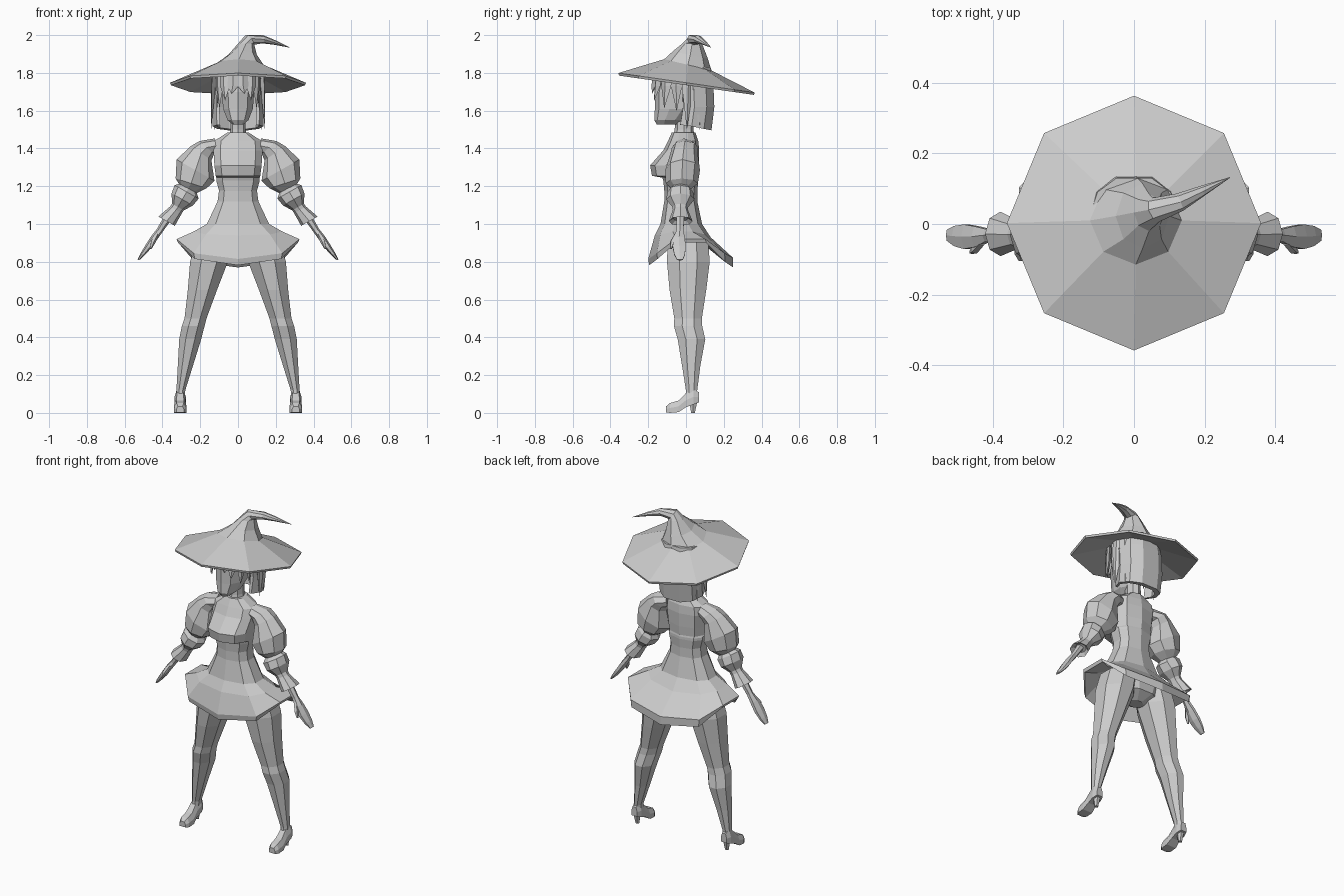
import bpy, bmesh, math
from mathutils import Vector

grey = bpy.data.materials.new("plain_grey")
grey.diffuse_color = (0.6, 0.6, 0.6, 1)


def loft(name, rings, mirror=False):
    """Skin a list of equal-length rings and close both ends."""
    bm = bmesh.new()
    rows = [[bm.verts.new(p) for p in r] for r in rings]
    n = len(rows[0])
    for a, b in zip(rows, rows[1:]):
        for i in range(n):
            j = (i + 1) % n
            bm.faces.new((a[i], a[j], b[j], b[i]))
    bm.faces.new(rows[0][::-1])
    bm.faces.new(rows[-1])
    bmesh.ops.remove_doubles(bm, verts=bm.verts, dist=1e-5)
    bmesh.ops.recalc_face_normals(bm, faces=bm.faces)
    me = bpy.data.meshes.new(name)
    bm.to_mesh(me)
    bm.free()
    me.materials.append(grey)
    ob = bpy.data.objects.new(name, me)
    bpy.context.collection.objects.link(ob)
    if mirror:
        ob.modifiers.new("mirror", 'MIRROR').use_clip = False
    return ob


def oval(z, x0, x1, y0, y1, n=8, turn=0.0, slope=0.0):
    """Level ring filling the given x and y limits; slope tips it along y."""
    pts = []
    for i in range(n):
        a = 2 * math.pi * (i + turn) / n
        y = (y0 + y1) / 2 + (y1 - y0) / 2 * math.sin(a)
        pts.append((((x0 + x1) / 2 + (x1 - x0) / 2 * math.cos(a)), y, z + slope * y))
    return pts


def tube_ring(c, d, ra, rb, n=8):
    """Ring about axis d: ra across in the xz plane, rb along y."""
    d = Vector(d).normalized()
    side = Vector((0, 1, 0)).cross(d).normalized()
    up = d.cross(side)
    return [Vector(c) + side * ra * math.cos(2 * math.pi * i / n)
            + up * rb * math.sin(2 * math.pi * i / n) for i in range(n)]


HALF = [(0, -1), (.72, -.8), (1, -.35), (1, .35), (.72, .8), (0, 1)]


def body(z, hx, y0, y1):
    """Ten-sided ring; z is a height or six heights from front to back."""
    zs = z if isinstance(z, (list, tuple)) else [z] * 6
    c, r = (y0 + y1) / 2, (y1 - y0) / 2
    right = [(x * hx, c + y * r, h) for (x, y), h in zip(HALF, zs)]
    return right + [(-x, y, h) for x, y, h in right[-2:0:-1]]


# Bodice with shelf-like bust
loft("bodice", [body(*r) for r in [
    (1.175, .10, -.115, .06), (1.23, .115, -.12, .065), (1.245, .115, -.125, .065),
    (1.255, .118, -.18, .065), (1.31, .125, -.19, .07), (1.39, .13, -.12, .07),
    (1.44, .125, -.095, .065), (1.485, .055, -.075, .05)]])

# Skirt with raised sides, thick hem and hollow underside
hem = [.815, .845, .92, .92, .845, .82]
low = [.782, .815, .902, .902, .80, .77]
loft("skirt", [body(*r) for r in [
    (1.18, .10, -.115, .06), (1.12, .108, -.115, .06), (1.0, .165, -.135, .085),
    ([.94, .945, .96, .96, .945, .93], .235, -.165, .13),
    (hem, .325, -.20, .25), (low, .318, -.195, .25),
    ([.91, .92, .94, .94, .92, .91], .215, -.15, .12), (.98, .14, -.11, .08)]])

# Hips below the skirt
loft("hips", [oval(*r, n=10) for r in [
    (1.0, -.14, .14, -.11, .08), (.90, -.19, .19, -.11, .12),
    (.83, -.15, .15, -.09, .11), (.79, -.05, .05, -.03, .05)]])

# Legs
loft("leg", [oval(*r, n=8, turn=.5) for r in [
    (.92, .02, .225, -.105, .125), (.80, .045, .262, -.11, .135),
    (.65, .105, .272, -.095, .115), (.50, .162, .288, -.068, .09),
    (.46, .172, .302, -.07, .092), (.39, .19, .316, -.05, .108),
    (.25, .235, .322, -.025, .08), (.12, .277, .328, -.003, .062),
    (.08, .28, .33, -.005, .06)]], mirror=True)


# Shoes: toe box sloping up to the ankle, and a separate heel
def shoe_ring(y, w, z0, z1):
    return [(.306 + sx * w * k, y, z) for sx, z, k in
            [(-1, z0, 1), (1, z0, 1), (1, (z0 + z1) / 2, 1), (1, z1, .6),
             (-1, z1, .6), (-1, (z0 + z1) / 2, 1)]]


loft("shoe", [shoe_ring(*r) for r in [
    (-.105, .02, .003, .035), (-.085, .032, 0, .052), (-.04, .033, .004, .065),
    (.0, .028, .03, .105), (.04, .03, .045, .125), (.068, .02, .055, .11)]], mirror=True)
loft("heel", [oval(*r, n=6) for r in [
    (.07, .283, .329, .012, .066), (.0, .294, .318, .026, .048)]], mirror=True)

# Puffed sleeves, gathered twice, ending in a flared cuff
arm = (.49, 0, -.87)
loft("upper_sleeve", [tube_ring(c, d, a, b) for c, d, a, b in [
    ((.11, -.01, 1.415), (.9, 0, -.3), .04, .05),
    ((.165, -.005, 1.405), (.65, 0, -.75), .052, .07),
    ((.195, -.01, 1.375), (.55, 0, -.8), .066, .072),
    ((.225, -.018, 1.285), arm, .115, .092),
    ((.248, -.022, 1.215), (.3, 0, -.95), .086, .085),
    ((.268, -.025, 1.18), arm, .045, .045)]], mirror=True)
loft("lower_sleeve", [tube_ring(c, arm, a, b) for c, a, b in [
    ((.26, -.027, 1.195), .045, .045), ((.272, -.03, 1.17), .073, .068),
    ((.295, -.03, 1.13), .065, .075), ((.318, -.03, 1.09), .036, .042),
    ((.328, -.03, 1.075), .036, .04), ((.378, -.028, 1.015), .05, .063),
    ((.368, -.028, 1.03), .03, .04)]], mirror=True)

# Hands
loft("hand", [tube_ring(c, d, a, b, 6) for c, d, a, b in [
    ((.36, -.03, 1.05), arm, .022, .025), ((.415, -.032, .965), arm, .017, .021),
    ((.445, -.036, .925), arm, .018, .034), ((.475, -.036, .88), arm, .017, .04),
    ((.505, -.034, .84), arm, .012, .033), ((.528, -.032, .81), arm, .005, .018)]], mirror=True)
loft("thumb", [tube_ring(c, (.4, -.3, -.87), r, r, 5) for c, r in [
    ((.43, -.05, .945), .012), ((.45, -.072, .905), .013), ((.462, -.08, .87), .005)]], mirror=True)

# Neck and face
loft("neck", [oval(*r) for r in [
    (1.45, -.05, .05, -.07, .045), (1.50, -.04, .04, -.06, .04), (1.60, -.038, .038, -.055, .04)]])
loft("head", [oval(*r, n=10, turn=.5) for r in [
    (1.527, -.03, .03, -.155, -.045), (1.55, -.058, .058, -.168, 0),
    (1.61, -.083, .083, -.165, .06), (1.70, -.09, .09, -.165, .08),
    (1.80, -.09, .09, -.14, .09)]])

# Hair: curtain wrapping the back of the head
OUT = [(.115, -.02), (.138, .04), (.115, .105), (.055, .145)]
arc = OUT + [(-x, y) for x, y in OUT[::-1]]
arc += [(x * .85, y * .8 - .005) for x, y in arc[::-1]]


def curtain(z, k, dy, drop):
    return [(x * k, y + dy, z - drop * max(0, y)) for x, y in arc]


loft("back_hair", [curtain(*r) for r in [
    (1.83, .9, -.015, 0), (1.74, 1.0, .0, 0), (1.62, 1.0, .005, 0), (1.525, .97, -.01, .2)]])


# Pointed locks of the fringe and sides: (root x, root y, tip x, tip y, tip z, width)
def lock(name, x, y, tx, ty, tz, w):
    t = Vector((-(y + .03), x, 0)).normalized() * w
    o = Vector((x, y + .03, 0)).normalized() * .012
    rings = []
    for z, f, k in [(1.81, 0, 1), (1.73, .3, 1), (tz, 1, .03)]:
        c = Vector((x + (tx - x) * f, y + (ty - y) * f, z))
        rings.append([c - t * k, c + o * k, c + t * k, c - o * k])
    loft(name, rings, mirror=True)


for i, data in enumerate([
        (.022, -.166, .035, -.18, 1.69, .03), (.07, -.145, .068, -.168, 1.655, .03),
        (.098, -.10, .098, -.115, 1.615, .032), (.108, -.05, .112, -.05, 1.60, .03),
        (.125, .01, .142, .005, 1.505, .032), (.115, .06, .125, .07, 1.50, .035)]):
    lock("hair_lock_%d" % (i + 1), *data)

# Hat: tilted eight-sided brim, hollow below, with a bent pointed crown
S = -.143
loft("hat", [
    oval(1.81, -.10, .10, -.10, .11, slope=S),
    oval(1.735, -.355, .355, -.355, .36, slope=S),
    oval(1.748, -.36, .36, -.358, .363, slope=S),
    oval(1.845, -.125, .135, -.115, .135, slope=-.24),
    oval(1.90, -.052, .10, -.07, .115, slope=-.2),
    oval(1.955, .0, .085, -.02, .085),
    tube_ring((.062, .04, 1.975), (.7, .3, .55), .034, .036),
    tube_ring((.13, .062, 1.978), (1, .4, -.12), .022, .026),
    tube_ring((.19, .092, 1.962), (.8, .4, -.35), .013, .016),
    tube_ring((.272, .132, 1.935), (.8, .4, -.35), .001, .001)])
